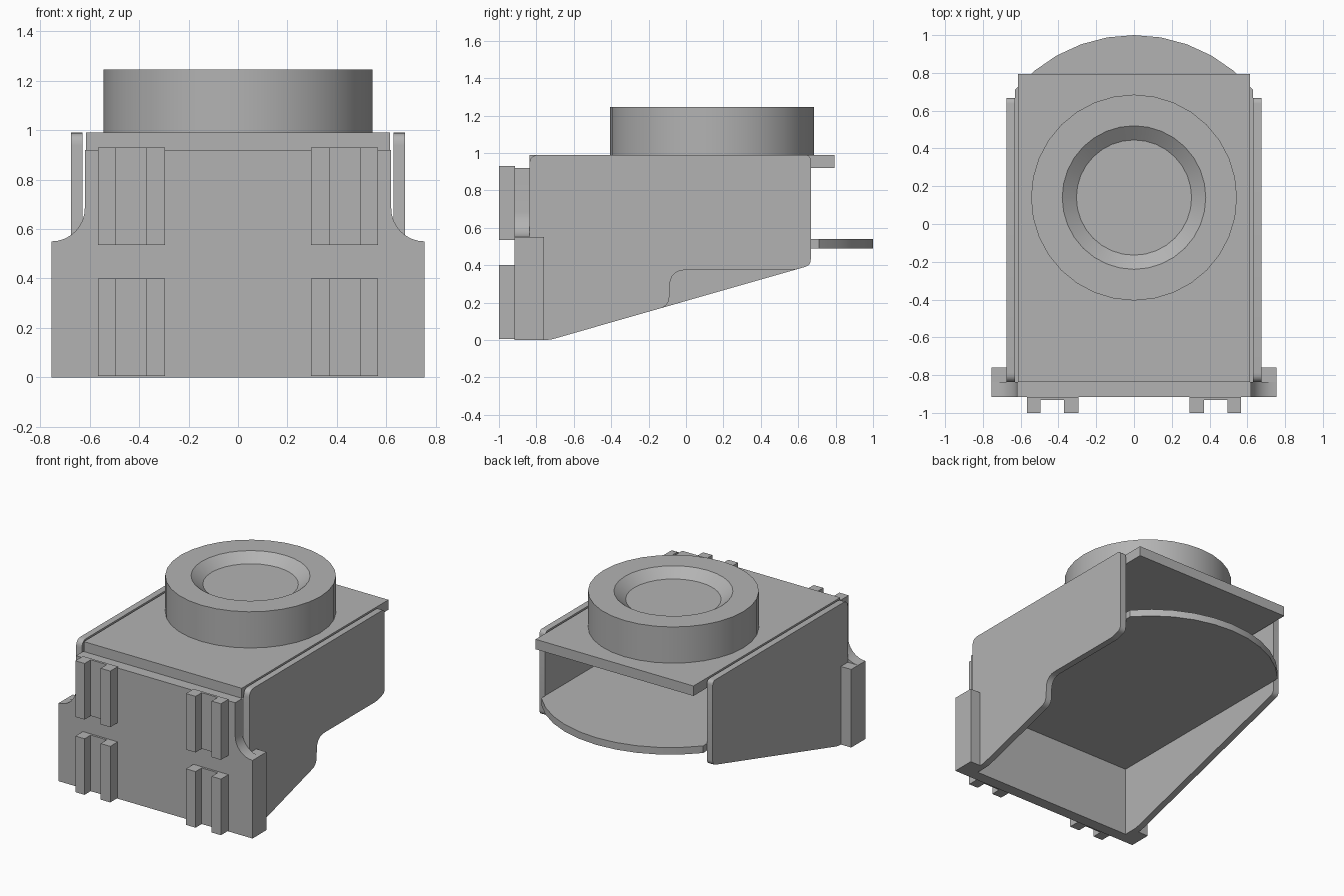
import bpy, bmesh, math
from mathutils import Vector

cube = bpy.data.objects.get("Cube")
if cube:
    bpy.data.objects.remove(cube, do_unlink=True)

grey = bpy.data.materials.new("plain_grey")
grey.use_nodes = True
GREY = (0.45, 0.45, 0.45, 1)
grey.diffuse_color = GREY
grey.node_tree.nodes["Principled BSDF"].inputs["Base Color"].default_value = GREY


def finish(name, bm):
    """Turn a bmesh into a shaded, coloured object."""
    bmesh.ops.recalc_face_normals(bm, faces=bm.faces)
    mesh = bpy.data.meshes.new(name)
    bm.to_mesh(mesh)
    bm.free()
    mesh.materials.append(grey)
    obj = bpy.data.objects.new(name, mesh)
    bpy.context.collection.objects.link(obj)
    bpy.ops.object.select_all(action='DESELECT')
    obj.select_set(True)
    bpy.context.view_layer.objects.active = obj
    bpy.ops.object.shade_smooth_by_angle(angle=math.radians(30))
    return obj


def prism(name, outline, axis, low, high):
    """Extrude a 2D outline along an axis from low to high."""
    place = {'x': lambda a, b: (low, a, b),
             'y': lambda a, b: (a, low, b),
             'z': lambda a, b: (a, b, low)}[axis]
    bm = bmesh.new()
    face = bm.faces.new([bm.verts.new(place(a, b)) for a, b in outline])
    new = bmesh.ops.extrude_face_region(bm, geom=[face])["geom"]
    shift = Vector([high - low if axis == k else 0 for k in 'xyz'])
    bmesh.ops.translate(bm, vec=shift, verts=[v for v in new if isinstance(v, bmesh.types.BMVert)])
    return finish(name, bm)


def rect(a0, a1, b0, b1):
    return [(a0, b0), (a1, b0), (a1, b1), (a0, b1)]


def rounded(corners, steps=5):
    """Round each (a, b, cut) corner with a small curve."""
    out = []
    for i, (a, b, cut) in enumerate(corners):
        p = Vector((a, b))
        if not cut:
            out.append(tuple(p))
            continue
        before = Vector(corners[i - 1][:2])
        after = Vector(corners[(i + 1) % len(corners)][:2])
        s = p + (before - p).normalized() * cut
        e = p + (after - p).normalized() * cut
        for k in range(steps + 1):
            t = k / steps
            out.append(tuple(s * (1 - t) ** 2 + p * 2 * t * (1 - t) + e * t * t))
    return out


# Front plate: wide below, narrowed by concave shoulders
SHOULDER = 0.135
half = [(0.755, 0)]
for k in range(9):
    t = math.pi / 2 * k / 8
    half.append((0.755 - SHOULDER * math.sin(t), 0.685 - SHOULDER * math.cos(t)))
half.append((0.62, 0.92))
prism("front_plate", half + [(-x, z) for x, z in reversed(half)], 'y', -0.917, -0.837)

# Top plate
prism("top_plate", rect(-0.615, 0.615, -0.837, 0.795), 'z', 0.92, 0.99)

# Inner shelf with a curved back edge
RADIUS, CENTRE = 0.83, 0.17
sweep = math.asin(0.63 / RADIUS)
arc = [(RADIUS * math.sin(a), CENTRE + RADIUS * math.cos(a))
       for a in (sweep * (1 - k / 5) for k in range(11))]
prism("shelf", [(-0.63, -0.837), (0.63, -0.837)] + arc, 'z', 0.49, 0.54)

# Side panels: one with a plain sloping base, one with a stepped base
upper = [(0.667, 0.40, 0.03), (0.667, 0.99, 0.03), (-0.837, 0.99, 0.05)]
base = [(-0.837, 0, 0), (-0.73, 0, 0.03)]
step = [(-0.09, 0.183, 0.05), (-0.085, 0.375, 0.085), (0.58, 0.375, 0.02)]
prism("right_panel", rounded(base + upper), 'x', -0.675, -0.63)
prism("left_panel", rounded(base + step + upper), 'x', 0.63, 0.675)

# Wings outside the panels, and channel brackets on the front
channel = [(0.295, -0.915), (0.295, -1), (0.37, -1), (0.37, -0.932),
           (0.495, -0.932), (0.495, -1), (0.567, -1), (0.567, -0.915)]
for side, sign in (("left", 1), ("right", -1)):
    prism(side + "_wing", [(sign * x, y) for x, y in rect(0.675, 0.755, -0.917, -0.76)], 'z', 0, 0.55)
    bracket = [(sign * x, y) for x, y in channel]
    prism(side + "_lower_bracket", bracket, 'z', 0.005, 0.40)
    prism(side + "_upper_bracket", bracket, 'z', 0.535, 0.93)

# Round collar with a tapered recess, spun from a profile
profile = [(0.545, 0.99), (0.545, 1.245), (0.38, 1.245), (0.305, 1.187)]
SIDES = 32
bm = bmesh.new()
rings = [[bm.verts.new((r * math.cos(math.tau * k / SIDES),
                        0.14 + r * math.sin(math.tau * k / SIDES), z))
          for k in range(SIDES)] for r, z in profile]
for lower, higher in zip(rings, rings[1:]):
    for k in range(SIDES):
        n = (k + 1) % SIDES
        bm.faces.new((lower[k], lower[n], higher[n], higher[k]))
bm.faces.new(rings[-1])
bm.faces.new(rings[0])
finish("round_collar", bm)
